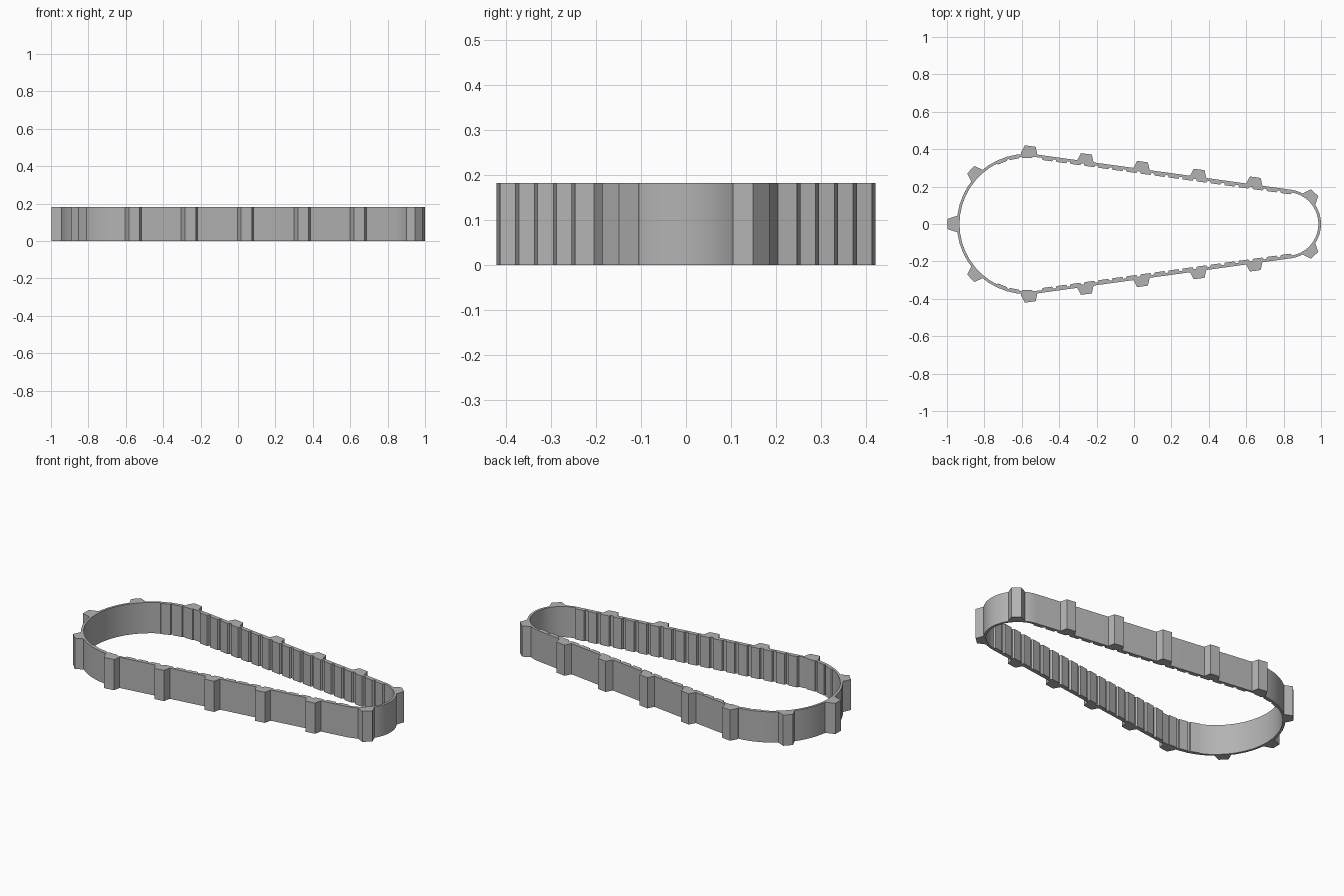
import bpy, bmesh, math
from mathutils import Vector

if "Cube" in bpy.data.objects:
    bpy.data.objects.remove(bpy.data.objects["Cube"])

HEIGHT = 0.182
BIG, BIG_R = Vector((-0.572, 0)), 0.375
SMALL, SMALL_R = Vector((0.815, 0)), 0.185
THICK = 0.014
TANGENT = math.acos((BIG_R - SMALL_R) / (SMALL.x - BIG.x))

grey = bpy.data.materials.new("grey rubber")
grey.use_nodes = True
grey.diffuse_color = (0.45, 0.45, 0.45, 1)
grey.node_tree.nodes["Principled BSDF"].inputs["Base Color"].default_value = (0.45, 0.45, 0.45, 1)


def direction(angle):
    return Vector((math.cos(angle), math.sin(angle)))


def outline(inset):
    """Loop around two wheels, joined by straight tangent runs."""
    points = []
    for centre, radius, start, end, steps in (
            (BIG, BIG_R, TANGENT, 2 * math.pi - TANGENT, 24),
            (SMALL, SMALL_R, -TANGENT, TANGENT, 20)):
        for i in range(steps + 1):
            angle = start + (end - start) * i / steps
            points.append(centre + direction(angle) * (radius - inset))
    return points


def finish(name, bm):
    bmesh.ops.recalc_face_normals(bm, faces=bm.faces)
    mesh = bpy.data.meshes.new(name)
    bm.to_mesh(mesh)
    bm.free()
    mesh.materials.append(grey)
    obj = bpy.data.objects.new(name, mesh)
    bpy.context.collection.objects.link(obj)
    return obj


def add_prism(bm, points):
    low = [bm.verts.new((p.x, p.y, 0)) for p in points]
    high = [bm.verts.new((p.x, p.y, HEIGHT)) for p in points]
    bm.faces.new(low)
    bm.faces.new(high)
    for i in range(len(points)):
        j = (i + 1) % len(points)
        bm.faces.new((low[i], low[j], high[j], high[i]))


def add_block(bm, base, normal, half_base, half_top, rise, sink):
    """Tapered block standing on the belt, and its mirror across y."""
    side = Vector((-normal.y, normal.x))
    shape = [base - normal * sink + side * half_base,
             base + side * half_base,
             base + normal * rise + side * half_top,
             base + normal * rise - side * half_top,
             base - side * half_base,
             base - normal * sink - side * half_base]
    add_prism(bm, shape)
    if abs(base.y) > 0.001:
        add_prism(bm, [Vector((p.x, -p.y)) for p in shape])


# Belt
bm = bmesh.new()
outer, inner = outline(0), outline(THICK)
rings = [[bm.verts.new((p.x, p.y, z)) for p in pts]
         for pts, z in ((outer, 0), (outer, HEIGHT), (inner, HEIGHT), (inner, 0))]
for a, b in zip(rings, rings[1:] + rings[:1]):
    for i in range(len(outer)):
        j = (i + 1) % len(outer)
        bm.faces.new((a[i], a[j], b[j], b[i]))
belt = finish("belt", bm)
bpy.ops.object.select_all(action="DESELECT")
belt.select_set(True)
bpy.context.view_layer.objects.active = belt
bpy.ops.object.shade_smooth_by_angle(angle=math.radians(30))

# Straight run
normal = direction(TANGENT)
run_start = BIG + normal * BIG_R
run_end = SMALL + normal * SMALL_R


def on_run(x):
    return run_start.lerp(run_end, (x - run_start.x) / (run_end.x - run_start.x))


# Outer lugs
bm = bmesh.new()
for x in (-0.56, -0.26, 0.04, 0.343, 0.643):
    add_block(bm, on_run(x), normal, 0.044, 0.029, 0.04, 0.01)
for centre, radius, degrees, rise in ((BIG, BIG_R, 136, 0.045), (BIG, BIG_R, 180, 0.053),
                                      (SMALL, SMALL_R, 48, 0.042)):
    out = direction(math.radians(degrees))
    add_block(bm, centre + out * (radius - 0.002), out, 0.044, 0.027, rise, 0.01)
finish("outer_lugs", bm)

# Inner teeth
bm = bmesh.new()
for i in range(18):
    base = on_run(-0.46 + i * 0.075) - normal * THICK
    add_block(bm, base, -normal, 0.031, 0.026, 0.011, 0.004)
for degrees in (90, 101, 112):
    out = direction(math.radians(degrees))
    add_block(bm, BIG + out * (BIG_R - THICK), -out, 0.031, 0.026, 0.008, 0.004)
finish("inner_teeth", bm)
